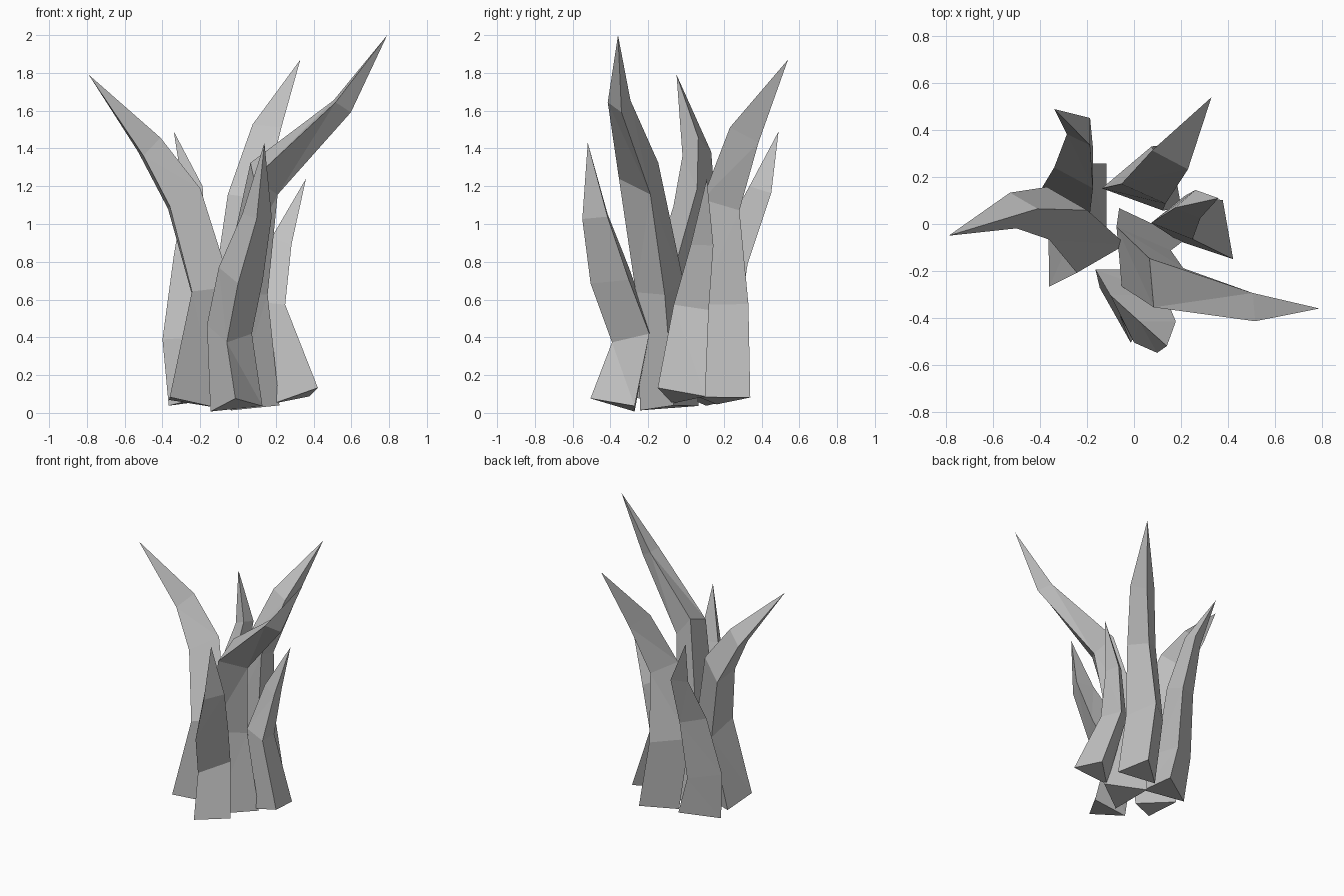
import bpy
import bmesh
from math import radians
from mathutils import Matrix, Vector

cube = bpy.data.objects.get("Cube")
if cube:
    bpy.data.objects.remove(cube, do_unlink=True)

# One plain grey for every blade
grey = bpy.data.materials.new("plain grey")
grey.use_nodes = True
colour = (0.55, 0.55, 0.55, 1)
grey.diffuse_color = colour
grey.node_tree.nodes["Principled BSDF"].inputs["Base Color"].default_value = colour


def triangle_ring(bm, centre, radius, direction, heading):
    """Add an equilateral triangle facing along the blade, one corner at the heading."""
    normal = direction.normalized()
    outward = Matrix.Rotation(radians(heading), 3, "Z") @ Vector((1, 0, 0))
    outward = (outward - outward.dot(normal) * normal).normalized() * radius
    third_turn = Matrix.Rotation(radians(120), 3, normal)
    corners = [outward, third_turn @ outward, third_turn @ third_turn @ outward]
    return [bm.verts.new(centre + corner) for corner in corners]


def blade(name, heading, tip, *sections):
    """Loft triangles along a bent path; each section is x, y, z, radius."""
    bm = bmesh.new()
    path = [Vector(section[:3]) for section in sections] + [Vector(tip)]
    rings = []
    for i, section in enumerate(sections):
        direction = path[i + 1] - path[i]
        rings.append(triangle_ring(bm, path[i], section[3], direction, heading))

    # Base, sides and pointed end
    bm.faces.new(reversed(rings[0]))
    for low, high in zip(rings, rings[1:]):
        for i in range(3):
            bm.faces.new((low[i - 1], low[i], high[i], high[i - 1]))
    point = bm.verts.new(path[-1])
    for i in range(3):
        bm.faces.new((rings[-1][i - 1], rings[-1][i], point))

    bmesh.ops.triangulate(bm, faces=bm.faces[:])
    bmesh.ops.recalc_face_normals(bm, faces=bm.faces[:])
    mesh = bpy.data.meshes.new(name)
    bm.to_mesh(mesh)
    bm.free()
    mesh.materials.append(grey)
    blade_object = bpy.data.objects.new(name, mesh)
    bpy.context.collection.objects.link(blade_object)


# Tallest blade, leaning out to the left
blade("tall_left_blade", 5, (.79, -.36, 2),
      (.04, -.08, .03, .18), (.01, -.13, .65, .15),
      (.12, -.23, 1.24, .13), (.54, -.35, 1.63, .07))

# Blade leaning out to the right
blade("right_blade", -120, (-.79, -.05, 1.79),
      (-.28, -.12, .06, .17), (-.17, -.09, .63, .14),
      (-.31, .05, 1.12, .13), (-.48, .06, 1.4, .09))

# Blade leaning back and to the left
blade("back_left_blade", 190, (.33, .54, 1.87),
      (.1, .19, .07, .16), (.02, .18, .58, .16),
      (.06, .18, 1.12, .12), (.17, .31, 1.49, .1))

# Thin blade leaning back and to the right
blade("back_right_blade", 180, (-.34, .49, 1.49),
      (-.2, .11, .07, .17), (-.26, .14, .38, .14),
      (-.23, .24, .83, .11), (-.22, .39, 1.17, .07))

# Upright blade at the front
blade("front_blade", -90, (.14, -.52, 1.43),
      (-.01, -.35, .04, .16), (-.05, -.26, .42, .14),
      (.01, -.37, .72, .14), (.1, -.46, 1.04, .09))

# Short blade on the left
blade("short_left_blade", 190, (.36, .11, 1.24),
      (.33, -.04, .09, .15), (.18, .02, .57, .11), (.24, .08, .9, .07))
